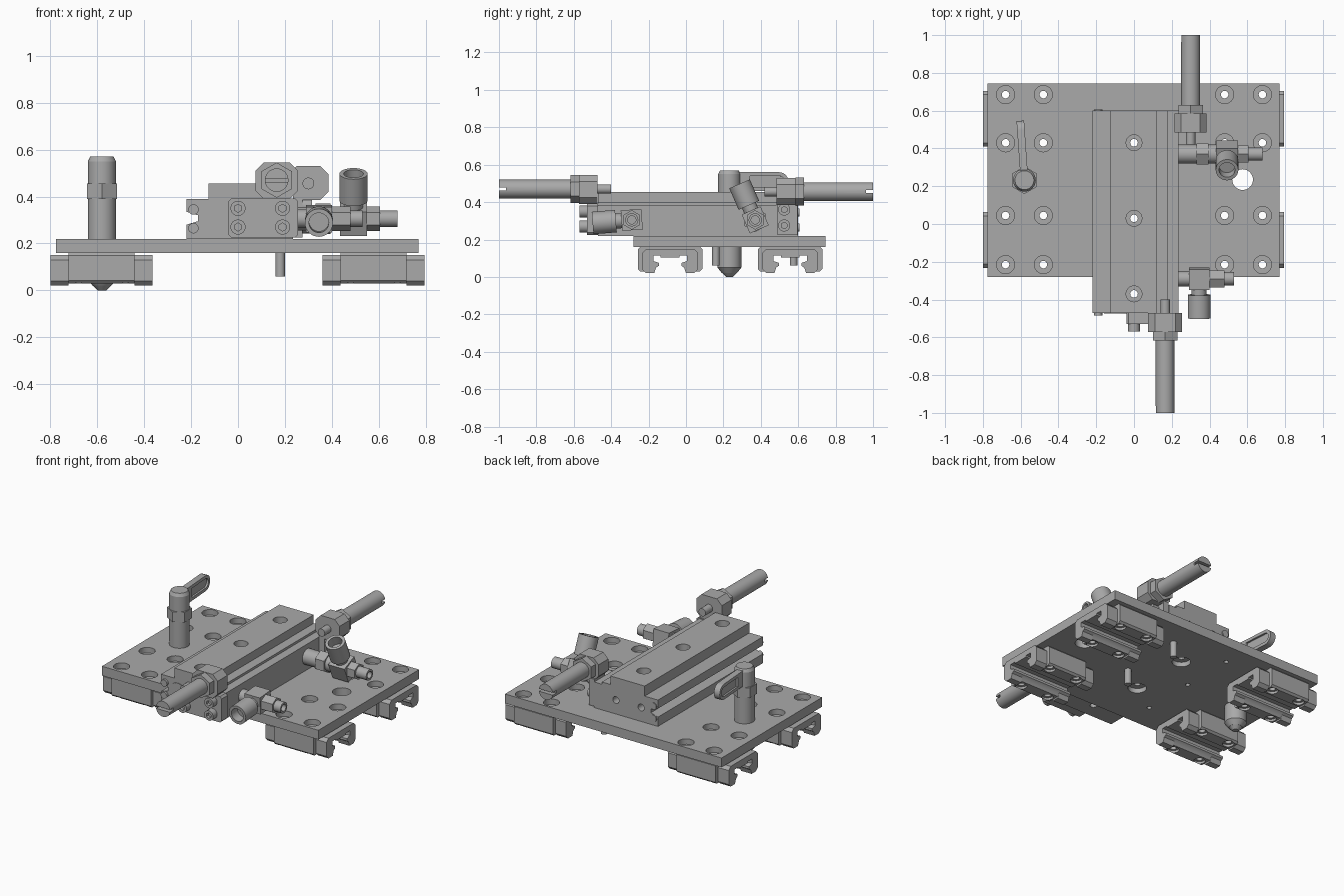
import bpy, bmesh, math
from mathutils import Vector, Matrix

if "Cube" in bpy.data.objects:
    bpy.data.objects.remove(bpy.data.objects["Cube"])

steel = bpy.data.materials.new("machined grey")
steel.use_nodes = True
GREY = (0.4, 0.4, 0.4, 1)
steel.diffuse_color = GREY
steel.node_tree.nodes["Principled BSDF"].inputs["Base Color"].default_value = GREY
parts = []


def finish(name, bm, keep=True):
    bmesh.ops.recalc_face_normals(bm, faces=bm.faces)
    mesh = bpy.data.meshes.new(name)
    bm.to_mesh(mesh)
    bm.free()
    mesh.materials.append(steel)
    ob = bpy.data.objects.new(name, mesh)
    bpy.context.collection.objects.link(ob)
    if keep:
        parts.append(ob)
    return ob


def prism(name, pts, axis, a, b, keep=True):
    """Extrude a 2D outline along an axis from a to b."""
    place = {"x": lambda u, v: (a, u, v), "y": lambda u, v: (u, a, v), "z": lambda u, v: (u, v, a)}[axis]
    bm = bmesh.new()
    face = bm.faces.new([bm.verts.new(place(u, v)) for u, v in pts])
    moved = bmesh.ops.extrude_face_region(bm, geom=[face])["geom"]
    step = Vector([b - a if k == axis else 0 for k in "xyz"])
    bmesh.ops.translate(bm, vec=step, verts=[g for g in moved if isinstance(g, bmesh.types.BMVert)])
    return finish(name, bm, keep)


def box(name, x, y, z, keep=True):
    return prism(name, [(x[0], y[0]), (x[1], y[0]), (x[1], y[1]), (x[0], y[1])], "z", z[0], z[1], keep)


def chamfered(x0, x1, z0, z1, c):
    return [(x0 + c, z0), (x1 - c, z0), (x1, z0 + c), (x1, z1 - c),
            (x1 - c, z1), (x0 + c, z1), (x0, z1 - c), (x0, z0 + c)]


def add_cone(bm, p, q, r, r2, n):
    p, q = Vector(p), Vector(q)
    turn = (q - p).to_track_quat("Z", "Y").to_matrix().to_4x4()
    bmesh.ops.create_cone(bm, cap_ends=True, segments=n, radius1=r, radius2=r2, depth=(q - p).length,
                          matrix=Matrix.Translation((p + q) / 2) @ turn)


def cyl(name, p, q, r, r2=None, n=32, keep=True):
    bm = bmesh.new()
    add_cone(bm, p, q, r, r if r2 is None else r2, n)
    return finish(name, bm, keep)


def cut(ob, cutter):
    mod = ob.modifiers.new("cut", "BOOLEAN")
    mod.operation, mod.solver, mod.object = "DIFFERENCE", "EXACT", cutter
    bpy.context.view_layer.objects.active = ob
    bpy.ops.object.modifier_apply(modifier=mod.name)
    bpy.data.objects.remove(cutter)


def holes(ob, spots, r, z0, z1):
    bm = bmesh.new()
    for x, y in spots:
        add_cone(bm, (x, y, z0), (x, y, z1), r, r, 24)
    cut(ob, finish("hole_cutter", bm, False))


def socket_screw(name, p, d):
    p, d = Vector(p), Vector(d)
    ob = cyl(name, p, p + d * 0.04, 0.032)
    cut(ob, cyl("hex_cutter", p + d * 0.02, p + d * 0.06, 0.017, n=6, keep=False))


# Base plate with counterbored holes
XS, YS = (-0.68, -0.48, 0.48, 0.68), (-0.215, 0.045, 0.43, 0.685)
grid = [(x, y) for x in XS for y in YS]
slide_spots = [(0, 0.43), (0, 0.03), (0, -0.37)]
plate = box("base_plate", (-0.775, 0.77), (-0.28, 0.745), (0.16, 0.22))
holes(plate, grid + slide_spots[:2], 0.02, 0.1, 0.3)
holes(plate, grid, 0.048, 0.185, 0.3)
holes(plate, slide_spots[:2], 0.055, 0.1, 0.19)
holes(plate, [(0.575, 0.235)], 0.055, 0.1, 0.3)
holes(plate, [(x, y) for x in (-0.2, 0.3) for y in (-0.1, 0.25, 0.6)], 0.014, 0.1, 0.18)

# Four rail carriages: wide body, narrower end caps, rail channel
for side, cx in (("left", 0.578), ("right", -0.582)):
    for end, cy in (("front", -0.085), ("back", 0.557)):
        def channel(w, top, bottom, c):
            half = [(w - c, bottom), (0.085, bottom), (0.075, 0.05), (0.06, 0.06), (0.06, 0.075),
                    (0.09, 0.085), (0.09, 0.115), (0.05, 0.115), (0.05, 0.105)]
            outer = [(w - c, top), (w, top - c), (w, bottom + c)]
            right = outer + half
            return [(cy + u, v) for u, v in right] + [(cy - u, v) for u, v in reversed(right)]
        tag = f"{end}_{side}"
        body = prism("carriage_body_" + tag, channel(0.172, 0.16, 0.03, 0.012), "x", cx - 0.14, cx + 0.14)
        near = [(x, y) for x, y in grid if abs(x - cx) < 0.2 and abs(y - cy) < 0.2]
        holes(body, near, 0.02, 0, 0.3)
        holes(body, near, 0.034, 0, 0.045)
        for s in (-1, 1):
            prism("carriage_cap_" + tag, channel(0.148, 0.15, 0.02, 0.02), "x", cx + s * 0.14, cx + s * 0.217)

# Slide with side groove and stepped top
slide = prism("slide", [(-0.22, 0.22), (0.235, 0.22), (0.235, 0.385), (0.18, 0.385), (0.18, 0.4), (0.12, 0.4),
                        (0.12, 0.455), (-0.125, 0.455), (-0.125, 0.39), (-0.22, 0.39), (-0.22, 0.335),
                        (-0.17, 0.32), (-0.17, 0.295), (-0.22, 0.28)], "y", -0.47, 0.6)
holes(slide, slide_spots, 0.02, 0.1, 0.6)
holes(slide, slide_spots, 0.042, 0.39, 0.6)
for x in (-0.1, 0.08):
    cut(slide, cyl("end_hole_cutter", (x, 0.55, 0.31), (x, 0.7, 0.31), 0.022, keep=False))
cyl("slide_end_disc", (-0.1, -0.474, 0.305), (-0.1, -0.46, 0.305), 0.06)
for z in (0.265, 0.345):
    for y0, y1 in ((-0.485, -0.46), (0.59, 0.606)):
        cyl("slide_end_screw", (-0.19, y0, z), (-0.19, y1, z), 0.022)
for x in (0.18,):
    for y in (0.16, 0.575):
        cyl("locating_pin", (x, y, 0.06), (x, y, 0.18), 0.02)

# Front and back stop brackets with their screws
prism("front_bracket", chamfered(-0.04, 0.255, 0.225, 0.392, 0.012), "y", -0.53, -0.47)
for x in (0.0, 0.19):
    for z in (0.27, 0.35):
        socket_screw("front_bracket_screw", (x, -0.53, z), (0, -1, 0))
box("back_bracket", (0.235, 0.275), (0.49, 0.595), (0.225, 0.40))
for z in (0.275, 0.36):
    socket_screw("back_bracket_screw", (0.275, 0.525, z), (1, 0, 0))


def stop(tag, x, z, s, block, face, tip, pin):
    """Threaded stop: chamfered housing, lock nut, slotted rod and contact pin."""
    hx0, hx1, hz0, hz1 = block
    prism(tag + "_stop_housing", chamfered(hx0, hx1, hz0, hz1, 0.035), "y", face, face + s * 0.1)
    cyl(tag + "_lock_nut", (x, face + s * 0.1, z), (x, face + s * 0.145, z), 0.075, n=6)
    rod = cyl(tag + "_stop_rod", (x, face + s * 0.1, z), (x, tip - s * 0.008, z), 0.05)
    cut(rod, box("slot_cutter", (x - 0.1, x + 0.1), sorted((tip - s * 0.045, tip + s * 0.05)),
                 (z - 0.008, z + 0.008), False))
    cyl(tag + "_contact_pin", (x, face + s * 0.01, z), (x, pin, z), 0.025)


stop("front", 0.165, 0.47, -1, (0.075, 0.255, 0.39, 0.545), -0.472, -1.008, -0.40)
stop("back", 0.30, 0.456, 1, (0.215, 0.385, 0.385, 0.53), 0.485, 1.008, 0.42)


def fitting(tag, y, z, xs, r, aim):
    """Angle fitting: stem, square body, hex nut, nipple and a hollow cap aimed sideways."""
    x0, x1, x2, x3, x4 = xs
    aim = Vector(aim).normalized()
    cyl(tag + "_fitting_stem", (x0, y, z), (x1, y, z), r)
    side = Vector((1, 0, 0)).cross(aim) * 0.055
    along = aim * 0.055
    corners = [along + side, along - side, -along - side, -along + side]
    prism(tag + "_fitting_body", [(y + c.y, z + c.z) for c in corners], "x", x1, x2)
    cyl(tag + "_fitting_nut", (x2, y, z), (x3, y, z), 0.052, n=6)
    nipple = cyl(tag + "_fitting_nipple", (x3, y, z), (x4, y, z), 0.035)
    cut(nipple, cyl("bore_cutter", (x4 - 0.04, y, z), (x4 + 0.05, y, z), 0.022, keep=False))
    mid = Vector(((x1 + x2) / 2, y, z))
    cyl(tag + "_fitting_neck", mid, mid + aim * 0.1, 0.04)
    cap = cyl(tag + "_fitting_cap", mid + aim * 0.085, mid + aim * 0.21, 0.06)
    cut(cap, cyl("bore_cutter", mid + aim * 0.15, mid + aim * 0.3, 0.042, keep=False))


fitting("front", -0.29, 0.305, (0.23, 0.29, 0.40, 0.48, 0.53), 0.04, (0, -1, -0.08))
fitting("back", 0.37, 0.305, (0.23, 0.435, 0.55, 0.605, 0.68), 0.05, (0, -0.4, 0.92))
cyl("back_fitting_collar", (0.33, 0.37, 0.305), (0.395, 0.37, 0.305), 0.065, n=6)

# Indexing plunger: post, hex collar, domed cap and tip under the plate
px, py = -0.58, 0.232
for name, z0, z1, r, r2, n in (("plunger_post", 0.2, 0.55, 0.06, 0.06, 32),
                               ("plunger_cap", 0.55, 0.57, 0.06, 0.05, 32),
                               ("plunger_hex_collar", 0.39, 0.455, 0.073, 0.073, 6),
                               ("plunger_sleeve", 0.05, 0.17, 0.064, 0.064, 32),
                               ("plunger_cone", 0.02, 0.05, 0.04, 0.064, 32),
                               ("plunger_tip", 0.0, 0.02, 0.018, 0.038, 32)):
    cyl(name, (px, py, z0), (px, py, z1), r, r2, n)


# Flag lever with a shallow recess on each side
def flag(y0, y1, z0, z1):
    r = (z1 - z0) / 2
    arc = [(y1 - r + r * math.sin(t * math.pi / 12), (z0 + z1) / 2 - r * math.cos(t * math.pi / 12))
           for t in range(13)]
    return [(y0, z0)] + arc + [(y0, z1)]


lever = prism("plunger_lever", flag(0, 0.315, 0.46, 0.56), "x", -0.02, 0.02)
for s in (-1, 1):
    cut(lever, prism("recess_cutter", flag(0.11, 0.295, 0.48, 0.54), "x", s * 0.008, s * 0.05, False))
lever.location = (px, py, 0)
lever.rotation_euler.z = math.radians(4)

# Smooth round surfaces, keep machined edges crisp
bpy.ops.object.select_all(action="DESELECT")
for ob in parts:
    ob.select_set(True)
bpy.context.view_layer.objects.active = parts[0]
bpy.ops.object.shade_smooth_by_angle(angle=math.radians(30))
